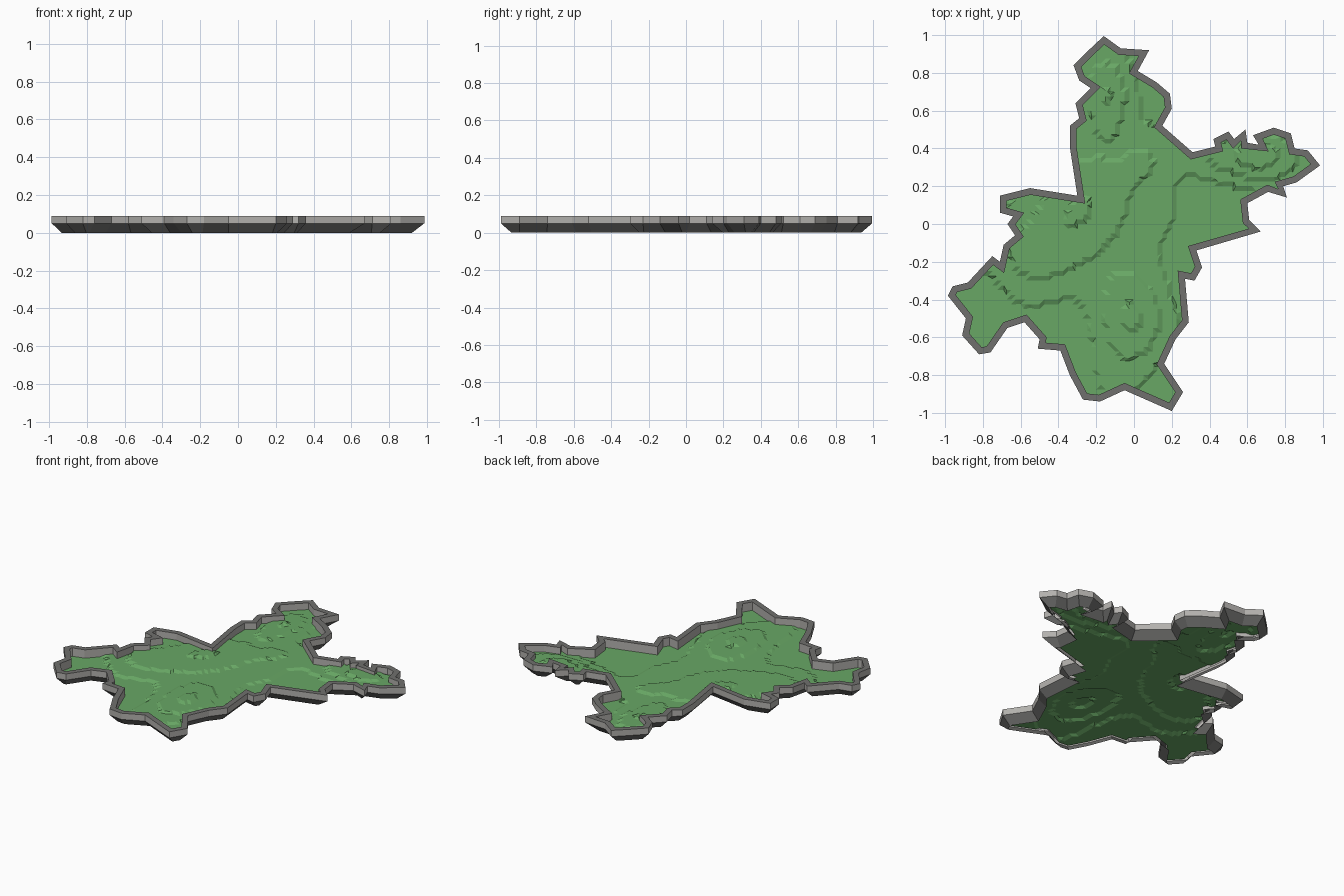
import bpy, bmesh, math
from mathutils import Vector

if "Cube" in bpy.data.objects:
    bpy.data.objects.remove(bpy.data.objects["Cube"])

# Island outline seen from above, clockwise
OUTLINE = [
    (-.16, .995), (-.07, .93), (.08, .92), (.02, .81), (.12, .75), (.19, .69),
    (.20, .61), (.15, .52), (.23, .45), (.31, .38), (.43, .41), (.42, .45),
    (.50, .49), (.53, .45), (.59, .50), (.60, .43), (.66, .42), (.63, .47),
    (.74, .51), (.83, .48), (.85, .40), (.92, .39), (.985, .31), (.86, .22),
    (.79, .20), (.81, .14), (.71, .17), (.60, .11), (.61, .02), (.67, -.04),
    (.33, -.14), (.36, -.23), (.32, -.30), (.27, -.29), (.29, -.52),
    (.22, -.61), (.16, -.74), (.26, -.89), (.20, -.99), (-.05, -.88),
    (-.18, -.94), (-.27, -.93), (-.34, -.80), (-.39, -.67), (-.51, -.66),
    (-.50, -.61), (-.58, -.52), (-.67, -.55), (-.76, -.68), (-.82, -.69),
    (-.91, -.59), (-.89, -.50), (-.985, -.38), (-.96, -.33), (-.88, -.31),
    (-.75, -.17), (-.71, -.20), (-.69, -.11), (-.63, -.06), (-.67, .0),
    (-.64, .04), (-.71, .06), (-.71, .15), (-.55, .19), (-.30, .15),
    (-.34, .41), (-.34, .52), (-.29, .56), (-.31, .64), (-.23, .72),
    (-.29, .76), (-.32, .84), (-.24, .92),
]
PTS = [Vector(p) for p in OUTLINE]
N = len(PTS)


def material(name, rgb):
    m = bpy.data.materials.new(name)
    m.diffuse_color = (*rgb, 1)
    m.use_nodes = True
    m.node_tree.nodes["Principled BSDF"].inputs["Base Color"].default_value = m.diffuse_color
    return m


def inset(d):
    """Outline moved inwards by d, with limited mitres."""
    out = []
    for i, p in enumerate(PTS):
        a = (p - PTS[i - 1]).normalized()
        b = (PTS[(i + 1) % N] - p).normalized()
        na, nb = Vector((a.y, -a.x)), Vector((b.y, -b.x))
        m = (na + nb).normalized()
        out.append(p + m * (d / max(m.dot(na), 0.55)))
    return out


def finish(bm, name, mats):
    me = bpy.data.meshes.new(name)
    bm.to_mesh(me)
    bm.free()
    for m in mats:
        me.materials.append(m)
    ob = bpy.data.objects.new(name, me)
    bpy.context.collection.objects.link(ob)
    return ob


stone = material("light stone grey", (.45, .44, .42))
cap = material("dark stone grey", (.16, .16, .155))
grass = material("grass green", (.14, .39, .13))

# Border wall: sloping skirt, upright outside, flat cap, short inner wall
bm = bmesh.new()
section = [(.045, 0), (0, .05), (0, .09), (.035, .09), (.035, .035)]
rings = [[bm.verts.new((p.x, p.y, z)) for p in inset(d)] for d, z in section]
for k, mat in enumerate((1, 0, 1, 0)):
    r, s = rings[k], rings[k + 1]
    for i in range(N):
        j = (i + 1) % N
        f = bm.faces.new((r[i], r[j], s[j], s[i]))
        f.material_index = mat
bmesh.ops.recalc_face_normals(bm, faces=bm.faces)
bm.normal_update()
if sum(f.normal.z * f.calc_area() for f in bm.faces
       if f.calc_center_median().z > .085) < 0:
    bmesh.ops.reverse_faces(bm, faces=bm.faces)
finish(bm, "border_wall", [stone, cap])

# Terrain: outline filled, cut into a grid, raised in terraces
HILLS = [  # x, y, radius x, radius y, levels
    (-.27, .06, .30, .30, 2.6), (-.14, .66, .13, .24, 2.4),
    (.62, .36, .30, .14, 2.8), (-.02, -.52, .2, .28, 2.4),
    (-.60, -.2, .22, .22, 1.4), (.05, .35, .14, .16, 1.4),
]


def level(x, y):
    h = sum(a * math.exp(-((x - cx) / rx) ** 2 - ((y - cy) / ry) ** 2)
            for cx, cy, rx, ry, a in HILLS)
    h += .3 * math.sin(9 * x + 4 * y) * math.cos(7 * y - 3 * x)
    return .036 + .011 * max(0, min(3, round(h)))


bm = bmesh.new()
bm.faces.new([bm.verts.new((p.x, p.y, 0)) for p in inset(.035)])
bmesh.ops.triangulate(bm, faces=bm.faces[:])
CELL = .025
for axis in ((1, 0, 0), (0, 1, 0)):
    for i in range(-39, 40):
        bmesh.ops.bisect_plane(bm, geom=bm.verts[:] + bm.edges[:] + bm.faces[:],
                               dist=1e-5, plane_co=Vector(axis) * (i * CELL),
                               plane_no=axis)
bmesh.ops.dissolve_degenerate(bm, dist=1e-5, edges=bm.edges[:])
bmesh.ops.triangulate(bm, faces=bm.faces[:])
for v in bm.verts:
    v.co.z = level(round(v.co.x / CELL) * CELL, round(v.co.y / CELL) * CELL)
bm.normal_update()
for f in bm.faces:
    if f.normal.z < 0:
        f.normal_flip()
finish(bm, "terraced_ground", [grass])
